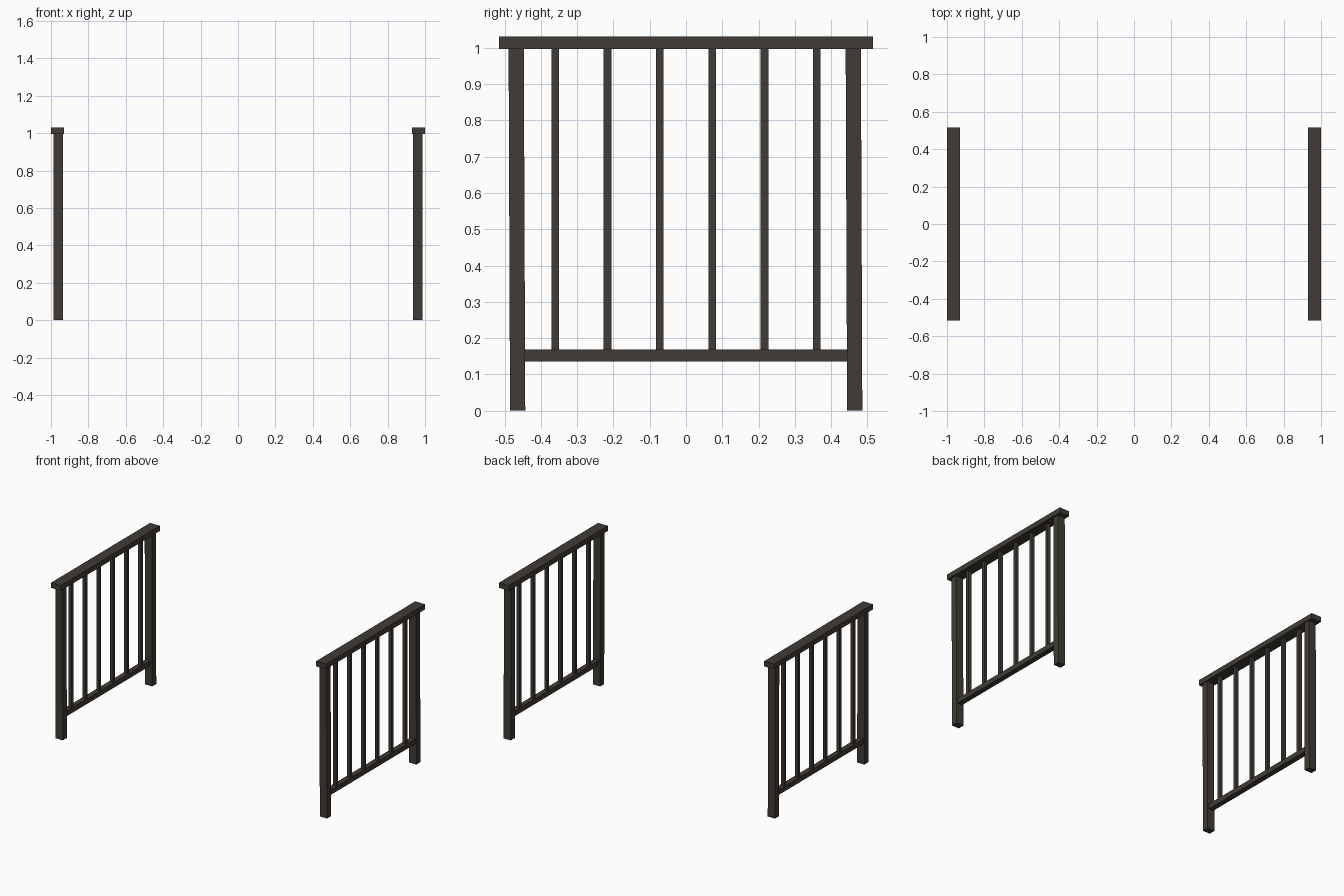
import bpy, bmesh

if "Cube" in bpy.data.objects:
    bpy.data.objects.remove(bpy.data.objects["Cube"])

mat = bpy.data.materials.new("dark brown paint")
mat.diffuse_color = (0.052, 0.044, 0.035, 1)
mat.use_nodes = True
mat.node_tree.nodes["Principled BSDF"].inputs["Base Color"].default_value = mat.diffuse_color


def box(name, x, y, z, lean=0.0):
    """Box from (min, max) ranges; lean shifts the top along y."""
    bm = bmesh.new()
    bmesh.ops.create_cube(bm, size=1)
    for v in bm.verts:
        top = v.co.z > 0
        v.co = [r[0] + (c + 0.5) * (r[1] - r[0]) for c, r in zip(v.co, (x, y, z))]
        if top:
            v.co.y += lean
    me = bpy.data.meshes.new(name)
    bm.to_mesh(me)
    bm.free()
    me.materials.append(mat)
    ob = bpy.data.objects.new(name, me)
    bpy.context.collection.objects.link(ob)


def around(c, w):
    return (c - w / 2, c + w / 2)


for side, s in (("left", -1), ("right", 1)):
    cx = 0.963 * s
    # handrail on top
    box(side + "_handrail", around(0.9645 * s, 0.071), (-0.515, 0.515), (0.997, 1.031))
    # end posts, leaning very slightly
    for end, y in (("front", -0.464), ("back", 0.465)):
        box(f"{side}_{end}_post", around(0.961 * s, 0.052), around(y, 0.042), (0, 0.999), -0.004)
    # lower rail between the posts
    box(side + "_lower_rail", around(cx, 0.035), (-0.46, 0.46), (0.135, 0.168))
    # six balusters
    for i in range(6):
        box(f"{side}_baluster_{i + 1}", around(cx, 0.021),
            around((i - 2.5) * 0.1443, 0.021), (0.16, 0.999))
